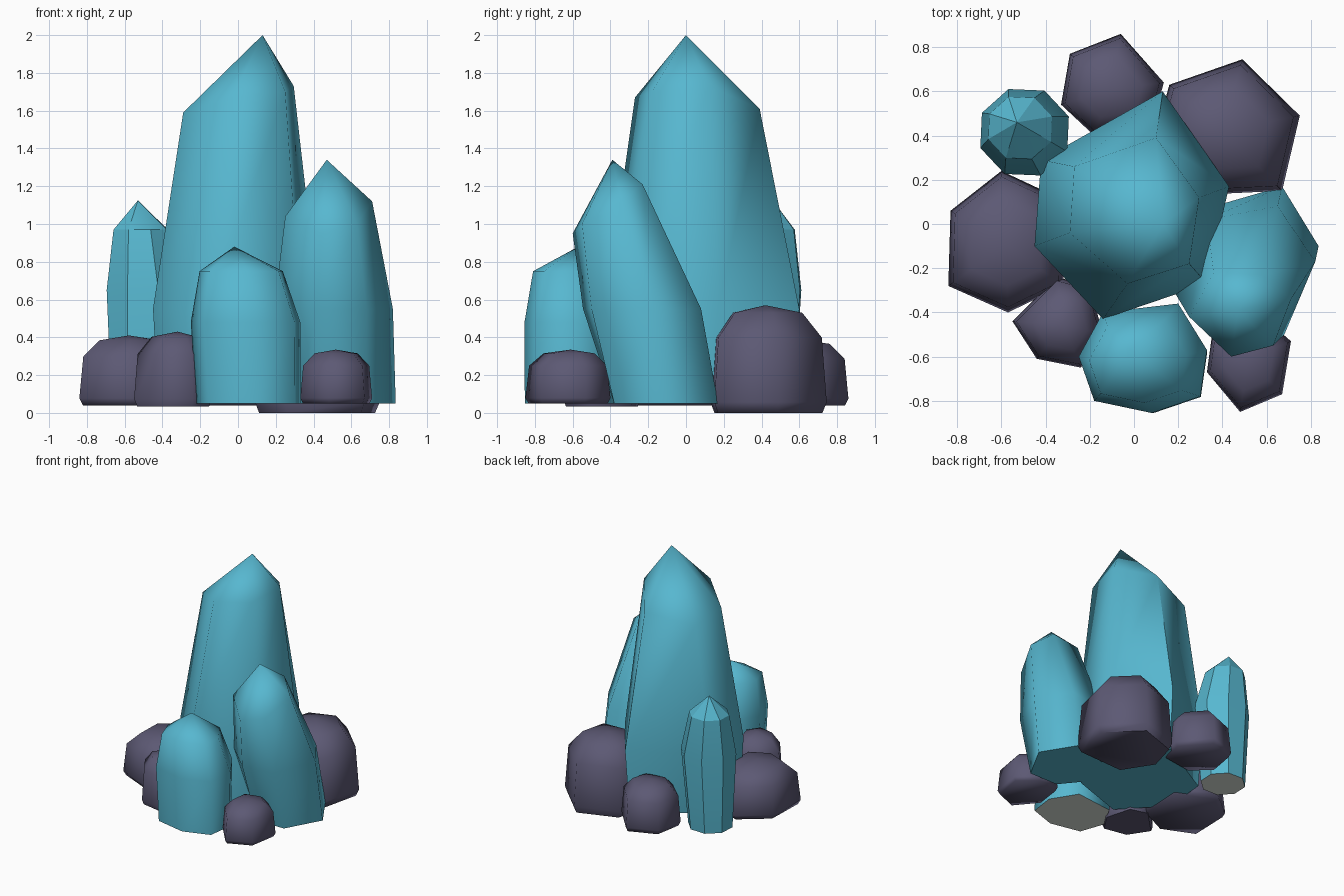
import bpy, bmesh, math
from mathutils import Vector

if "Cube" in bpy.data.objects:
    bpy.data.objects.remove(bpy.data.objects["Cube"])


def material(name, rgb):
    m = bpy.data.materials.new(name)
    m.diffuse_color = (*rgb, 1)
    m.use_nodes = True
    m.node_tree.nodes["Principled BSDF"].inputs["Base Color"].default_value = m.diffuse_color
    return m


TEAL = material("teal crystal", (0.095, 0.475, 0.63))
STONE = material("purple grey stone", (0.108, 0.100, 0.175))
PALE = material("pale underside", (0.72, 0.78, 0.72))


def loft(name, rings, apex, mats, smooth=70):
    """Join equal-sized rings upward, cap the bottom, close at an apex (or flat cap)."""
    bm = bmesh.new()
    loops = [[bm.verts.new(p) for p in ring] for ring in rings]
    n = len(loops[0])
    for a, b in zip(loops, loops[1:]):
        for i in range(n):
            j = (i + 1) % n
            bm.faces.new((a[i], a[j], b[j], b[i]))
    base = bm.faces.new(loops[0][::-1])
    base.material_index = len(mats) - 1
    tip = bm.verts.new(apex)
    for i in range(n):
        bm.faces.new((loops[-1][i], loops[-1][(i + 1) % n], tip))
    bmesh.ops.recalc_face_normals(bm, faces=bm.faces)
    me = bpy.data.meshes.new(name)
    bm.to_mesh(me)
    bm.free()
    for m in mats:
        me.materials.append(m)
    ob = bpy.data.objects.new(name, me)
    bpy.context.collection.objects.link(ob)
    if smooth:
        bpy.ops.object.select_all(action='DESELECT')
        ob.select_set(True)
        bpy.context.view_layer.objects.active = ob
        bpy.ops.object.shade_smooth_by_angle(angle=math.radians(smooth))
    return ob


def level(outline, z, scale=1.0, shift=(0, 0)):
    """Horizontal ring: an outline scaled about its centre and moved."""
    cx = sum(p[0] for p in outline) / len(outline)
    cy = sum(p[1] for p in outline) / len(outline)
    return [(cx + (x - cx) * scale + shift[0], cy + (y - cy) * scale + shift[1], z)
            for x, y in outline]


# Tall central crystal
foot = [(-0.42, 0.29), (-0.45, -0.10), (-0.14, -0.43), (0.33, -0.27), (0.43, 0.17), (0.13, 0.60)]
loft("main_crystal",
     [level(foot, 0.05, 0.93), level(foot, 0.55),
      [(-0.27, 0.26, 1.55), (-0.29, -0.04, 1.59), (-0.03, -0.27, 1.67),
       (0.25, -0.18, 1.70), (0.295, 0.12, 1.73), (0.10, 0.39, 1.61)]],
     (0.13, 0.0, 2.0), [TEAL])

# Right crystal, leaning forward
loft("right_crystal",
     [[(0.30, -0.22, 0.05), (0.43, -0.38, 0.05), (0.68, -0.38, 0.05),
       (0.835, -0.10, 0.05), (0.67, 0.17, 0.05), (0.36, 0.08, 0.05)],
      [(0.19, -0.32, 0.55), (0.42, -0.545, 0.55), (0.68, -0.50, 0.55),
       (0.82, -0.17, 0.55), (0.65, 0.08, 0.55), (0.33, 0.02, 0.55)],
      [(0.25, -0.42, 1.04), (0.44, -0.60, 0.95), (0.63, -0.55, 1.00),
       (0.71, -0.34, 1.12), (0.58, -0.23, 1.21), (0.36, -0.22, 1.17)]],
     (0.47, -0.39, 1.34), [TEAL])

# Short front crystal
front = [(-0.25, -0.60), (-0.18, -0.80), (0.08, -0.855), (0.30, -0.78),
         (0.33, -0.57), (0.20, -0.36), (-0.14, -0.40)]
loft("front_crystal",
     [level(front, 0.05, 0.95, (0.015, -0.01)), level(front, 0.48),
      level(front, 0.75, 0.76, (-0.025, -0.01))],
     (-0.02, -0.57, 0.88), [TEAL, PALE])

# Slim faceted crystal at the back left
octagon = [(-0.495 + 0.213 * math.cos(math.radians(a)), 0.415 + 0.208 * math.sin(math.radians(a)))
           for a in range(20, 380, 45)]
loft("back_crystal",
     [level(octagon, 0.05, 0.80, (-0.015, 0)), level(octagon, 0.65),
      level(octagon, 0.97, 0.72, (-0.02, 0.02))],
     (-0.53, 0.46, 1.125), [TEAL, PALE], smooth=30)

# Rounded rocks around the base: name, bottom, top, outline
ROCKS = [
    ("left_rock", 0.04, 0.41, [(-0.83, 0.06), (-0.84, -0.28), (-0.57, -0.40), (-0.32, -0.28),
                               (-0.30, 0.10), (-0.60, 0.24)]),
    ("front_left_rock", 0.035, 0.43, [(-0.55, -0.44), (-0.44, -0.61), (-0.24, -0.65), (-0.14, -0.50),
                                      (-0.20, -0.28), (-0.35, -0.24)]),
    ("front_right_rock", 0.05, 0.335, [(0.33, -0.67), (0.48, -0.85), (0.67, -0.77), (0.71, -0.53),
                                       (0.56, -0.40), (0.36, -0.45)]),
    ("back_right_rock", 0.0, 0.57, [(0.09, 0.38), (0.25, 0.13), (0.67, 0.15), (0.75, 0.49),
                                    (0.49, 0.745), (0.16, 0.63)]),
    ("back_rock", 0.04, 0.39, [(-0.33, 0.54), (-0.18, 0.40), (0.08, 0.44), (0.135, 0.64),
                               (-0.06, 0.86), (-0.29, 0.77)]),
]
for name, z0, z1, outline in ROCKS:
    h = z1 - z0
    profile = [(0.0, 0.93), (0.1, 1.0), (0.7, 0.92), (0.93, 0.6)]
    rings = [level(outline, z0 + h * t, s) for t, s in profile]
    centre = sum((Vector(p) for p in rings[-1]), Vector()) / len(outline)
    loft(name, rings, (centre.x, centre.y, z1), [STONE])
